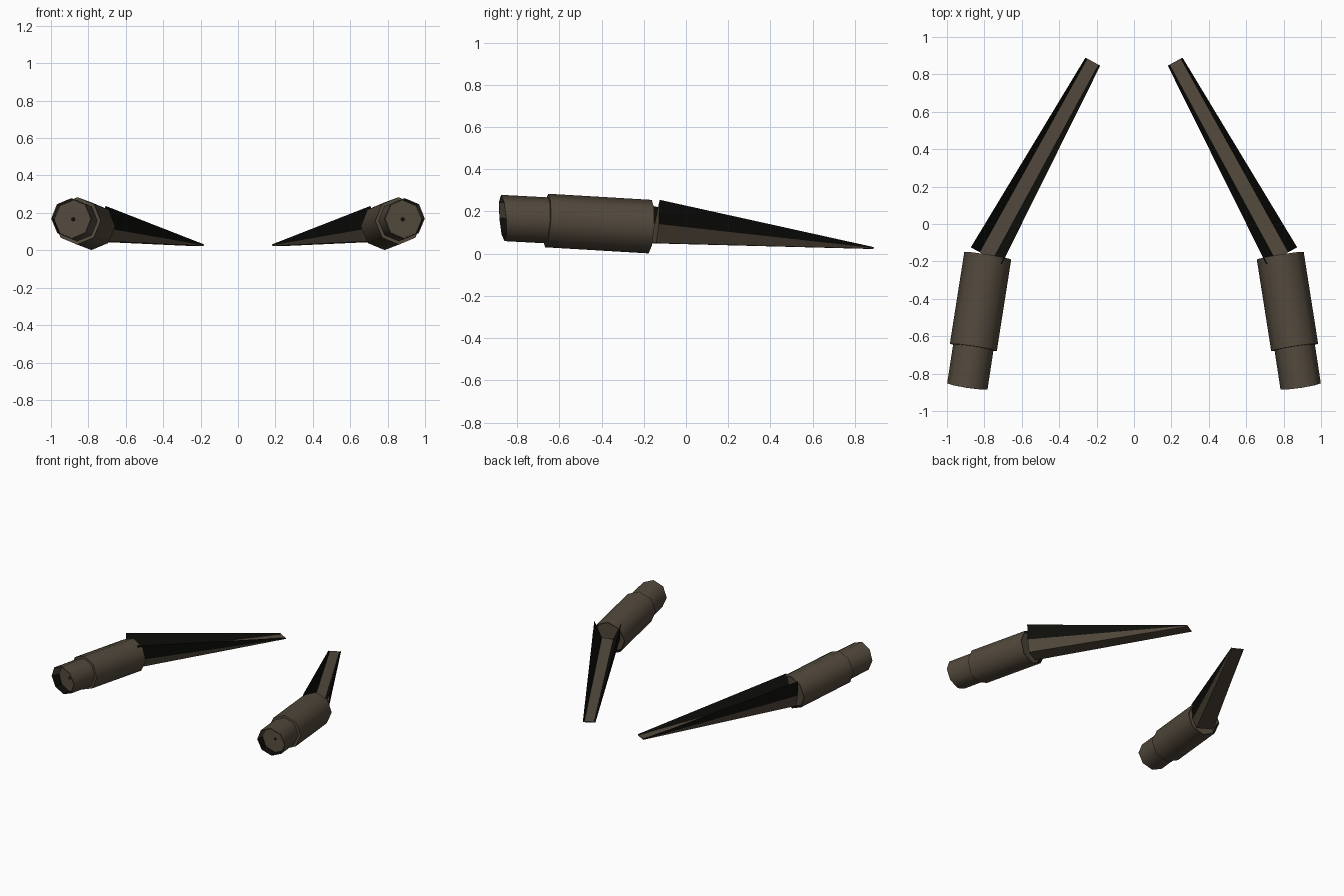
import bpy, math
from mathutils import Vector

if "Cube" in bpy.data.objects:
    bpy.data.objects.remove(bpy.data.objects["Cube"])


def material(name, rgb):
    m = bpy.data.materials.new(name)
    m.diffuse_color = (*rgb, 1)
    m.use_nodes = True
    m.node_tree.nodes["Principled BSDF"].inputs["Base Color"].default_value = m.diffuse_color
    return m


BROWN = material("dark brown", (0.085, 0.066, 0.045))
BLACK = material("near black", (0.004, 0.004, 0.003))


def build(name, verts, faces, mats, smooth):
    me = bpy.data.meshes.new(name)
    me.from_pydata([tuple(v) for v in verts], [], faces)
    me.materials.append(BROWN)
    me.materials.append(BLACK)
    for p, m, s in zip(me.polygons, mats, smooth):
        p.material_index = m
        p.use_smooth = s
    me.update()
    ob = bpy.data.objects.new(name, me)
    bpy.context.collection.objects.link(ob)


def flip(faces, side):
    # mirrored copies need reversed winding
    return faces if side > 0 else [f[::-1] for f in faces]


def tube(name, side, a, b, r, cut_a, cut_b, slant=0.0):
    """Octagonal tube from a to b with recessed end discs."""
    a, b = Vector(a), Vector(b)
    d = (b - a).normalized()
    ex = d.cross(Vector((0, 0, 1))).normalized()
    ez = ex.cross(d)
    verts, faces, mats, smooth = [], [], [], []

    def ring(c, rad, tilt=0.0):
        i = len(verts)
        for k in range(8):
            t = k * math.pi / 4
            off = ex * math.cos(t) * rad + ez * math.sin(t) * rad
            p = c + off - d * tilt * math.sin(t)
            verts.append(Vector((p.x * side, p.y, p.z)))
        return list(range(i, i + 8))

    def band(p, q, lining=False):
        for k in range(8):
            j = (k + 1) % 8
            faces.append((p[k], p[j], q[j], q[k]))
            mats.append(1 if lining and k >= 4 else 0)
            smooth.append(not lining)

    def disc(p, m=0):
        faces.append(tuple(p))
        mats.append(m)
        smooth.append(False)

    ri = r - 0.006
    # outer wall
    band(ring(a, r, slant), ring(b, r))
    # front rim, lining and disc
    band(ring(a, ri, slant), ring(a, r, slant))
    band(ring(a + d * cut_a, ri), ring(a, ri, slant), True)
    disc(ring(a + d * cut_a, ri))
    # back rim, lining and disc
    band(ring(b, r), ring(b, ri))
    band(ring(b, ri), ring(b - d * cut_b, ri), True)
    disc(ring(b - d * cut_b, ri)[::-1])
    if slant:
        # small dark pin hole in the front disc
        disc(ring(a + d * (cut_a - 0.003), 0.012), 1)
    # ring order runs opposite to the axis direction
    build(name, verts, flip([f[::-1] for f in faces], -side), mats, smooth)


def blade(name, side):
    """Tapered trough with dark flared walls."""
    u = Vector((0.876, 0.481, 0))
    base = Vector((0.79, -0.17, 0))
    tip = Vector((0.22, 0.868, 0))
    sec_base = [(-.094, .237), (-.086, .12), (-.06, .05), (.06, .05),
                (.086, .14), (.094, .255), (.04, .13), (-.04, .12)]
    sec_tip = [(-.045, .031), (-.044, .027), (-.04, .023), (.04, .023),
               (.044, .027), (.045, .031), (.034, .029), (-.034, .029)]
    verts = []
    for c, sec in ((base, sec_base), (tip, sec_tip)):
        for w, z in sec:
            p = c + u * w
            verts.append((p.x * side, p.y, z))
    faces = [(k, (k + 1) % 8, (k + 1) % 8 + 8, k + 8) for k in range(8)]
    mats = [1, 0, 0, 0, 1, 1, 0, 1]
    # end caps, split so that the open notch stays clean
    for quad in ((0, 1, 7), (1, 2, 3, 4, 6, 7), (4, 5, 6)):
        faces.append(quad[::-1])
        faces.append(tuple(k + 8 for k in quad))
        mats += [0, 0]
    build(name, verts, flip(faces, side), mats, [False] * len(faces))


for side, label in ((-1, "left"), (1, "right")):
    # narrow cuff, thick sleeve and long blade on each side
    tube(label + "_cuff", side, (0.891, -0.868, 0.169), (0.857, -0.645, 0.157),
         0.109, 0.07, 0.0, 0.014)
    tube(label + "_sleeve", side, (0.859, -0.66, 0.157), (0.782, -0.17, 0.128),
         0.127, 0.0, 0.035)
    blade(label + "_blade", side)
